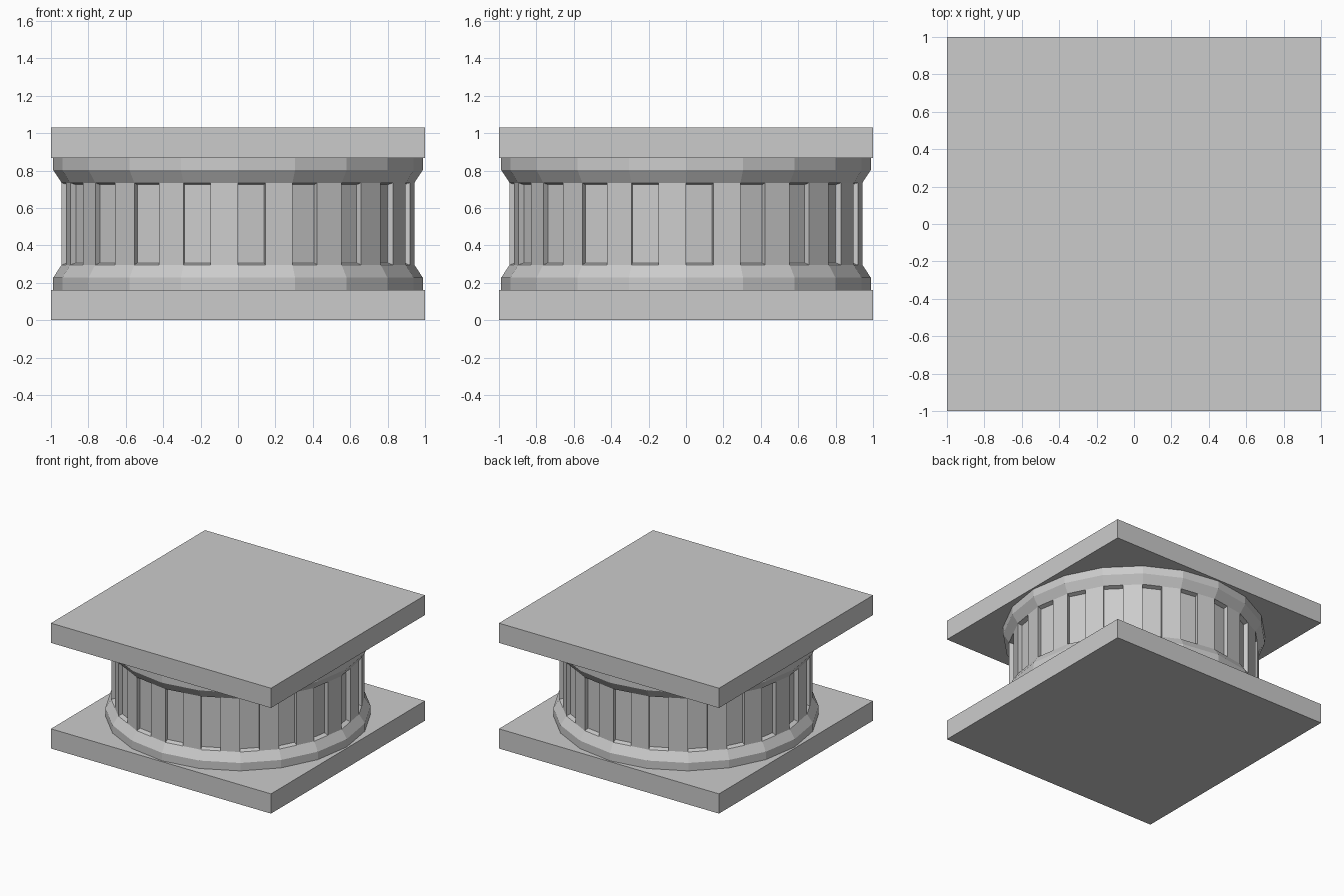
import bpy
import bmesh
from math import sin, cos, pi
from mathutils import Vector

cube = bpy.data.objects.get("Cube")
if cube:
    bpy.data.objects.remove(cube, do_unlink=True)

SIDES = 20
HEIGHT = 1.03
SLAB = 0.162
SHAFT_R, COLLAR_R = 0.943, 0.988
SHAFT_LOW, SHAFT_TOP = 0.296, HEIGHT - 0.296
FLUTE_DEPTH, FLUTE_SLOPE = 0.035, 0.01

stone = bpy.data.materials.new("grey stone")
stone.use_nodes = True
grey = (0.6, 0.6, 0.6, 1)
stone.diffuse_color = grey
stone.node_tree.nodes["Principled BSDF"].inputs["Base Color"].default_value = grey


def finish(name, bm):
    mesh = bpy.data.meshes.new(name)
    bm.normal_update()
    bm.to_mesh(mesh)
    bm.free()
    mesh.materials.append(stone)
    obj = bpy.data.objects.new(name, mesh)
    bpy.context.collection.objects.link(obj)
    return obj


def outline(radius, z, split):
    """Polygon corners, optionally with the middle of every side."""
    corners = [Vector((radius * cos(2 * pi * i / SIDES), radius * sin(2 * pi * i / SIDES), z))
               for i in range(SIDES)]
    if not split:
        return corners
    points = []
    for i, corner in enumerate(corners):
        points += [corner, (corner + corners[(i + 1) % SIDES]) / 2]
    return points


def stack(bm, profile, split=False):
    """Join polygon rings from bottom to top and cap both ends."""
    rings = [[bm.verts.new(p) for p in outline(r, z, split)] for r, z in profile]
    walls = []
    for low, high in zip(rings, rings[1:]):
        n = len(low)
        walls += [bm.faces.new((low[i], low[(i + 1) % n], high[(i + 1) % n], high[i]))
                  for i in range(n)]
    bm.faces.new(rings[0][::-1])
    bm.faces.new(rings[-1])
    return walls


# Square slabs
for name, z in (("base_slab", SLAB / 2), ("top_slab", HEIGHT - SLAB / 2)):
    bm = bmesh.new()
    bmesh.ops.create_cube(bm, size=1)
    bmesh.ops.scale(bm, vec=(2, 2, SLAB), verts=bm.verts)
    bmesh.ops.translate(bm, vec=(0, 0, z), verts=bm.verts)
    finish(name, bm)

# Faceted collars, the upper one being the lower one turned over
profile = [(COLLAR_R, SLAB), (COLLAR_R, 0.227), (SHAFT_R, SHAFT_LOW)]
upper = [(r, HEIGHT - z) for r, z in reversed(profile)]
for name, rings in (("lower_collar", profile), ("upper_collar", upper)):
    bm = bmesh.new()
    stack(bm, rings)
    finish(name, bm)

# Shaft with a sunken flute in the first half of every side
bm = bmesh.new()
walls = stack(bm, [(SHAFT_R, SHAFT_LOW), (SHAFT_R, SHAFT_TOP)], split=True)
bm.normal_update()
flutes = bmesh.ops.extrude_discrete_faces(bm, faces=walls[::2])["faces"]
for face in flutes:
    inward = -FLUTE_DEPTH * face.normal.copy()
    for v in face.verts:
        slope = FLUTE_SLOPE if v.co.z < HEIGHT / 2 else -FLUTE_SLOPE
        v.co += inward + Vector((0, 0, slope))
finish("fluted_shaft", bm)
